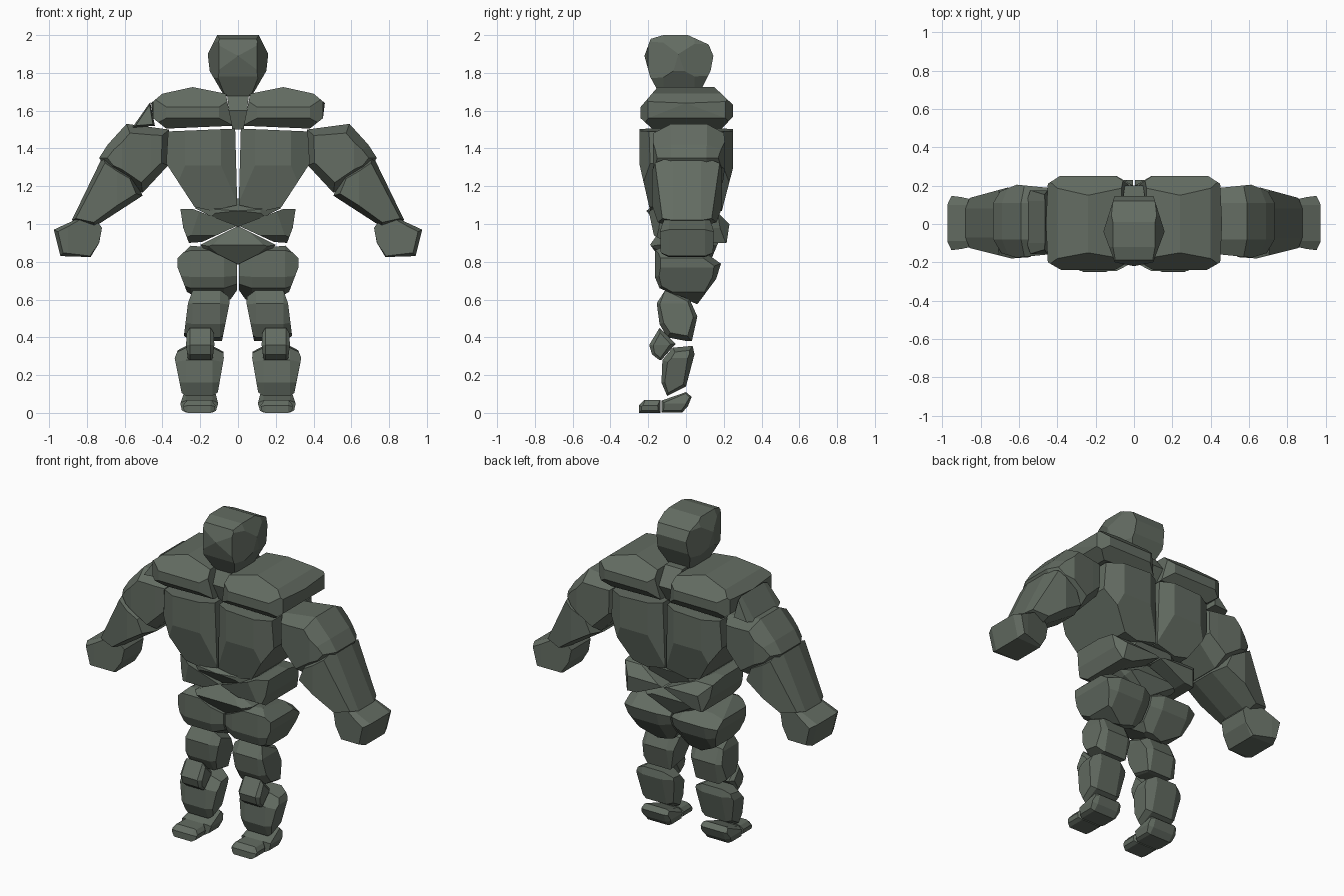
import bpy, bmesh
from mathutils import Vector

stone = bpy.data.materials.new("mossy_grey_stone")
stone.diffuse_color = (0.125, 0.15, 0.122, 1)

# index of the two axes each outline is drawn on
AXES = {"front": (0, 2), "side": (1, 2), "top": (0, 1)}


def cut(bm, co, no):
    """Slice off everything beyond a plane and close the hole."""
    no = no.normalized()
    if all((v.co - co).dot(no) < 1e-4 for v in bm.verts):
        return
    bmesh.ops.bisect_plane(bm, geom=bm.verts[:] + bm.edges[:] + bm.faces[:],
                           dist=1e-5, plane_co=co, plane_no=no, clear_outer=True)
    bmesh.ops.holes_fill(bm, edges=[e for e in bm.edges if e.is_boundary], sides=0)


def rock(name, flip=1, chamfer=None, **outlines):
    """Carve a faceted stone from outlines; chamfer = (outline, depth, inset)."""
    lo, hi = [-9.0] * 3, [9.0] * 3
    for view, pts in outlines.items():
        for k, a in enumerate(AXES[view]):
            vals = [p[k] for p in pts]
            lo[a], hi[a] = max(lo[a], min(vals)), min(hi[a], max(vals))
    bm = bmesh.new()
    bmesh.ops.create_cube(bm, size=2)
    for v in bm.verts:
        v.co = [(hi[a] if v.co[a] > 0 else lo[a]) for a in range(3)]
    for view, pts in outlines.items():
        a, b = AXES[view]
        c = 3 - a - b
        mid = sum((Vector(p) for p in pts), Vector((0, 0))) / len(pts)
        for p, q in zip(pts, pts[1:] + pts[:1]):
            p, q = Vector(p), Vector(q)
            n = Vector((q.y - p.y, p.x - q.x)).normalized()
            if n.dot(p - mid) < 0:
                n = -n
            co, no = Vector((0, 0, 0)), Vector((0, 0, 0))
            co[a], co[b], no[a], no[b] = p.x, p.y, n.x, n.y
            cut(bm, co, no)
            if chamfer and chamfer[0] == view:
                depth, inset = chamfer[1:]
                for end, s in ((hi[c], 1), (lo[c], -1)):
                    co2, no2 = co.copy(), no * depth
                    co2[c] = end - s * depth
                    no2[c] = s * inset
                    cut(bm, co2, no2)
    bmesh.ops.remove_doubles(bm, verts=bm.verts[:], dist=0.002)
    for v in bm.verts:
        v.co.x *= flip
    bmesh.ops.recalc_face_normals(bm, faces=bm.faces[:])
    me = bpy.data.meshes.new(name)
    bm.to_mesh(me)
    bm.free()
    me.materials.append(stone)
    bpy.context.collection.objects.link(bpy.data.objects.new(name, me))


def pair(name, **kw):
    rock("right_" + name, 1, **kw)
    rock("left_" + name, -1, **kw)


def sym(pts):
    """Mirror a half outline across x = 0."""
    return pts + [(-x, y) for x, y in reversed(pts) if x > 0]


# head and neck
rock("head", chamfer=("front", 0.1, 0.03),
     front=sym([(.11, 2), (.16, 1.9), (.15, 1.81), (.08, 1.69), (.05, 1.67)]),
     side=[(-.18, 2), (.01, 2), (.12, 1.95), (.145, 1.89), (.13, 1.81), (.06, 1.67),
           (-.13, 1.67), (-.19, 1.78), (-.22, 1.89)],
     top=sym([(0, -.22), (.10, -.2), (.16, -.04), (.10, .15)]))
rock("neck", front=sym([(.06, 1.7), (.05, 1.62), (.03, 1.5)]),
     side=[(-.12, 1.7), (.12, 1.7), (.2, 1.6), (.14, 1.48), (-.14, 1.48), (-.18, 1.6)])

# shoulders, with one loose shard beside the left one
pair("shoulder",
     front=[(.03, 1.52), (.065, 1.69), (.24, 1.725), (.40, 1.69), (.46, 1.64),
            (.45, 1.56), (.38, 1.505)],
     side=[(-.15, 1.725), (.15, 1.725), (.25, 1.63), (.25, 1.57), (.19, 1.505),
           (-.18, 1.505), (-.24, 1.56), (-.24, 1.62)],
     top=[(.03, -.2), (.1, -.24), (.38, -.24), (.45, -.2), (.46, 0), (.45, .21),
          (.38, .255), (.1, .255), (.02, .2)])
rock("left_shoulder_shard", -1, chamfer=("front", 0.06, 0.01),
     front=[(.465, 1.645), (.44, 1.52), (.56, 1.51)],
     side=[(-.13, 1.65), (.15, 1.65), (.18, 1.5), (-.16, 1.5)])

# chest halves
pair("chest",
     front=[(.015, 1.505), (.37, 1.49), (.38, 1.32), (.23, 1.09), (.14, 1.07), (.004, 1.1)],
     side=[(-.245, 1.505), (.25, 1.505), (.25, 1.3), (.19, 1.07), (-.19, 1.07), (-.245, 1.31)],
     top=[(.004, -.2), (.09, -.245), (.28, -.245), (.38, -.19), (.38, .19),
          (.28, .25), (.09, .25), (.004, .2)])

# arms
pair("upper_arm", chamfer=("front", 0.1, 0.05),
     front=[(.365, 1.5), (.59, 1.53), (.69, 1.42), (.735, 1.35), (.69, 1.28),
            (.505, 1.165), (.37, 1.31)],
     top=[(.36, -.15), (.46, -.16), (.6, -.18), (.7, -.15), (.74, -.1), (.74, .1),
          (.7, .17), (.6, .21), (.46, .19), (.36, .18)])
pair("forearm", chamfer=("front", 0.11, 0.03),
     front=[(.715, 1.36), (.55, 1.26), (.505, 1.15), (.76, .985), (.88, 1.02)],
     top=[(.5, -.17), (.64, -.18), (.88, -.12), (.88, .13), (.66, .19), (.5, .17)])
pair("fist", chamfer=("front", 0.05, 0.02),
     front=[(.78, 1.06), (.72, .98), (.735, .9), (.78, .825), (.94, .83), (.975, .97)],
     top=[(.72, -.09), (.9, -.13), (.975, -.14), (.975, .15), (.9, .14), (.72, .1)])

# belly, waist and pelvis
rock("belly", front=sym([(0, 1.135), (.14, 1.12), (.23, 1.085), (.05, .995), (0, .985)]),
     side=[(-.12, 1.135), (.12, 1.135), (.18, 1.08), (.14, .98), (-.14, .98), (-.21, 1.07)],
     top=sym([(0, -.21), (.12, -.2), (.23, -.13), (.23, .1), (.12, .18)]))
pair("waist",
     front=[(.305, 1.08), (.24, 1.08), (.005, .99), (.19, .905), (.26, .9), (.29, .98)],
     side=[(-.2, 1.08), (-.17, .94), (-.1, .9), (.215, .9), (.23, 1.0), (.17, 1.06), (0, 1.09)],
     top=[(0, -.2), (.2, -.2), (.31, -.13), (.31, .16), (.24, .23), (0, .23)])
rock("pelvis", chamfer=("front", 0.05, 0.03),
     front=sym([(0, .99), (.2, .89), (.17, .86), (0, .785)]),
     side=[(-.12, .99), (.12, .99), (.17, .9), (.12, .78), (-.11, .78), (-.19, .89)])

# legs
pair("hip", chamfer=("side", 0.07, 0.03),
     front=[(.25, .885), (.19, .88), (.005, .79), (.005, .65), (.04, .6), (.15, .575),
            (.27, .64), (.32, .77), (.32, .82)],
     side=[(-.165, .86), (-.11, .885), (.1, .85), (.185, .79), (.16, .71), (.06, .575),
           (-.14, .66), (-.165, .72)])
pair("thigh", chamfer=("side", 0.05, 0.03),
     front=[(.24, .65), (.05, .65), (.045, .58), (.085, .38), (.29, .38), (.265, .58)],
     side=[(-.11, .65), (-.155, .58), (-.14, .47), (-.1, .4), (.03, .375), (.06, .51), (.02, .6)])
pair("knee", chamfer=("side", 0.02, 0.02),
     front=[(.13, .45), (.27, .45), (.275, .36), (.265, .28), (.135, .28), (.125, .36)],
     side=[(-.14, .45), (-.195, .36), (-.18, .31), (-.135, .275), (-.055, .365)])
pair("shin", chamfer=("side", 0.06, 0.03),
     front=[(.31, .355), (.08, .36), (.075, .29), (.11, .09), (.295, .09), (.335, .29)],
     side=[(-.07, .345), (.035, .355), (.045, .31), (0, .14), (-.1, .09), (-.13, .16), (-.125, .28)])
pair("heel", chamfer=("side", 0.03, 0.015),
     front=[(.12, .11), (.285, .11), (.305, .05), (.295, 0), (.12, 0), (.105, .05)],
     side=[(-.13, .065), (0, .11), (.03, .085), (.01, .035), (-.02, .002), (-.13, .002)])
pair("toe", chamfer=("side", 0.025, 0.015),
     front=[(.14, .068), (.27, .068), (.29, .04), (.285, 0), (.125, 0), (.12, .04)],
     side=[(-.25, .04), (-.22, .068), (-.135, .068), (-.135, 0), (-.25, 0)])
